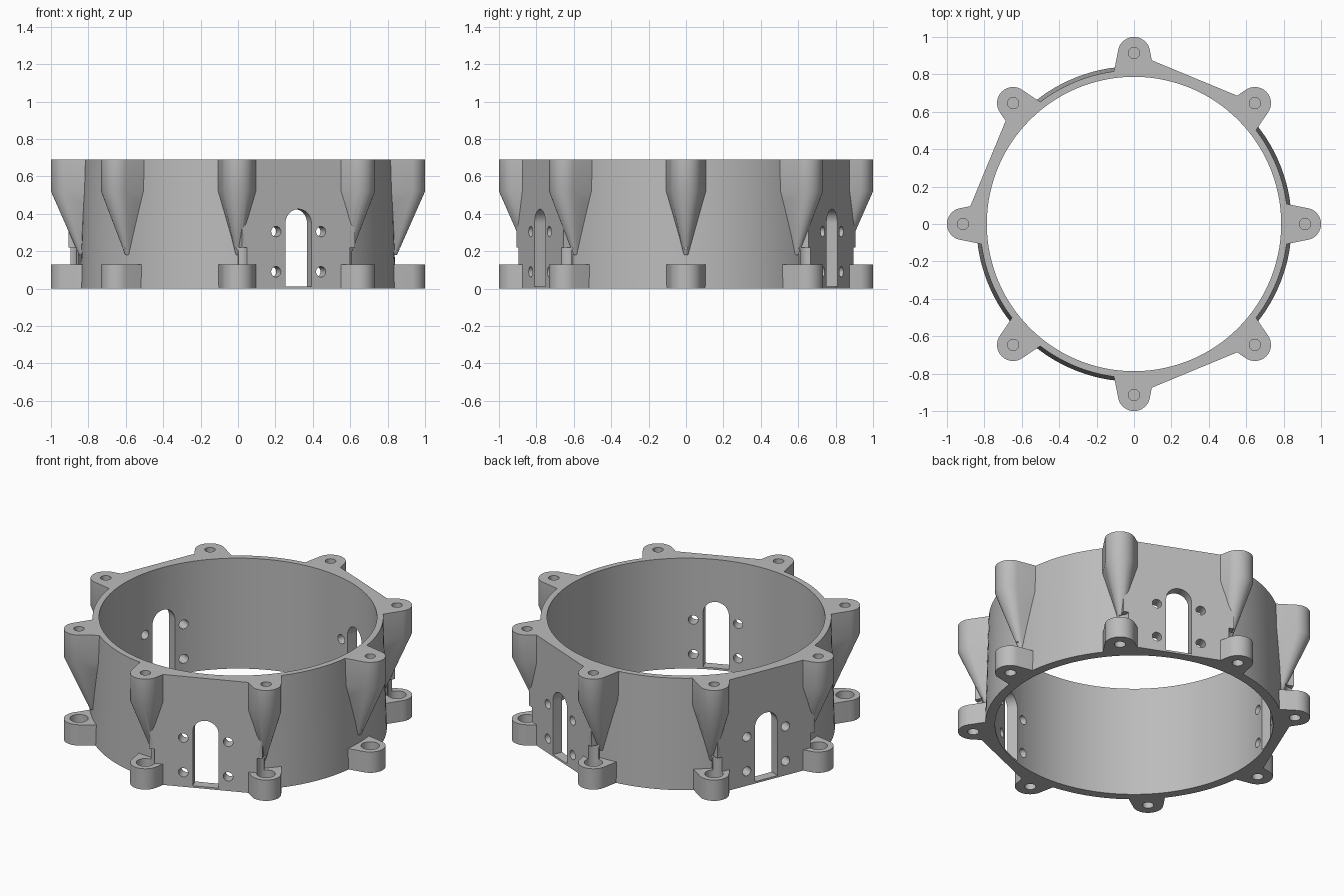
import bpy, bmesh, math
from mathutils import Matrix

if "Cube" in bpy.data.objects:
    bpy.data.objects.remove(bpy.data.objects["Cube"], do_unlink=True)

HEIGHT, INNER, BOLT = 0.69, 0.787, 0.914
LUG_R, LUG_H, FLAT = 0.086, 0.13, 0.845

mat = bpy.data.materials.new("grey plastic")
mat.use_nodes = True
grey = (0.5, 0.5, 0.5, 1)
mat.diffuse_color = grey
mat.node_tree.nodes["Principled BSDF"].inputs["Base Color"].default_value = grey


def loft(name, rings, turn=0.0):
    """Closed solid through matching rings, turned about z by an angle in degrees."""
    bm = bmesh.new()
    loops = [[bm.verts.new(p) for p in ring] for ring in rings]
    n = len(loops[0])
    for a, b in zip(loops, loops[1:]):
        for i in range(n):
            j = (i + 1) % n
            bm.faces.new((a[i], a[j], b[j], b[i]))
    bm.faces.new(loops[0])
    bm.faces.new(loops[-1])
    bmesh.ops.recalc_face_normals(bm, faces=bm.faces)
    bm.transform(Matrix.Rotation(math.radians(turn), 4, 'Z'))
    me = bpy.data.meshes.new(name)
    bm.to_mesh(me)
    bm.free()
    me.materials.append(mat)
    ob = bpy.data.objects.new(name, me)
    bpy.context.collection.objects.link(ob)
    return ob


def circle(r, z, cx=0.0, n=32):
    return [(cx + r * math.cos(math.tau * i / n), r * math.sin(math.tau * i / n), z)
            for i in range(n)]


def lug(z, reach=1.0, width=1.0):
    """Rounded ear outline that flares into the wall."""
    base = 0.80
    pts = [(base, -0.11)]
    for i in range(25):
        a = math.radians(-77 + 154 * i / 24)
        pts.append((BOLT + LUG_R * math.cos(a), LUG_R * math.sin(a)))
    pts.append((base, 0.11))
    return [(base + (x - base) * reach, y * width, z) for x, y in pts]


def along_x(outline, x0, x1):
    """Rings for a (y, z) outline extruded outwards."""
    return [[(x, y, z) for y, z in outline] for x in (x0, x1)]


def combine(target, tool, operation):
    mod = target.modifiers.new("combine", 'BOOLEAN')
    mod.operation = operation
    mod.solver = 'EXACT'
    mod.object = tool
    bpy.context.view_layer.objects.active = target
    bpy.ops.object.modifier_apply(modifier=mod.name)
    bpy.data.objects.remove(tool, do_unlink=True)


# Slightly tapered outer wall
housing = loft("ring_housing", [circle(0.843, 0, n=120), circle(0.823, HEIGHT, n=120)])

# Flat side plates
flats = (67.5, 157.5, -67.5)
for turn in flats:
    end = 0.328
    rect = [(-end, 0), (end, 0), (end, HEIGHT), (-end, HEIGHT)]
    combine(housing, loft("flat_plate", along_x(rect, 0.79, FLAT), turn), 'UNION')

# Upper tapered bosses and lower lugs
turns = range(0, 360, 45)
for turn in turns:
    boss = loft("boss", [lug(0.18, 0.25, 0.14), lug(0.52), lug(HEIGHT)], turn)
    combine(housing, boss, 'UNION')
    combine(housing, loft("lug", [lug(0), lug(LUG_H)], turn), 'UNION')

# Central bore
combine(housing, loft("bore", [circle(INNER, -0.1, n=120), circle(INNER, 0.8, n=120)]),
        'DIFFERENCE')

# Bolt holes: through hole with wide seat below, blind hole above
for turn in turns:
    for r, low, high in ((0.032, -0.1, 0.1), (0.052, 0.06, 0.22), (0.03, 0.45, 0.8)):
        cut = loft("bolt_cut", [circle(r, low, BOLT), circle(r, high, BOLT)], turn)
        combine(housing, cut, 'DIFFERENCE')

# Arched slot and four screw holes through each flat plate
half, spring = 0.075, 0.35
arch = [(-half, 0.012), (half, 0.012)]
arch += [(half * math.cos(math.pi * i / 20), spring + half * math.sin(math.pi * i / 20))
         for i in range(21)]
for turn in flats:
    combine(housing, loft("slot_cut", along_x(arch, 0.6, 1), turn), 'DIFFERENCE')
    for y in (-0.13, 0.13):
        for z in (0.09, 0.305):
            hole = [(y + a, z + b) for a, b, _ in circle(0.028, 0, n=24)]
            combine(housing, loft("screw_cut", along_x(hole, 0.6, 1), turn), 'DIFFERENCE')

# Smooth round walls, keep edges crisp
bpy.ops.object.select_all(action='DESELECT')
housing.select_set(True)
bpy.context.view_layer.objects.active = housing
bpy.ops.object.shade_smooth_by_angle(angle=math.radians(25))
